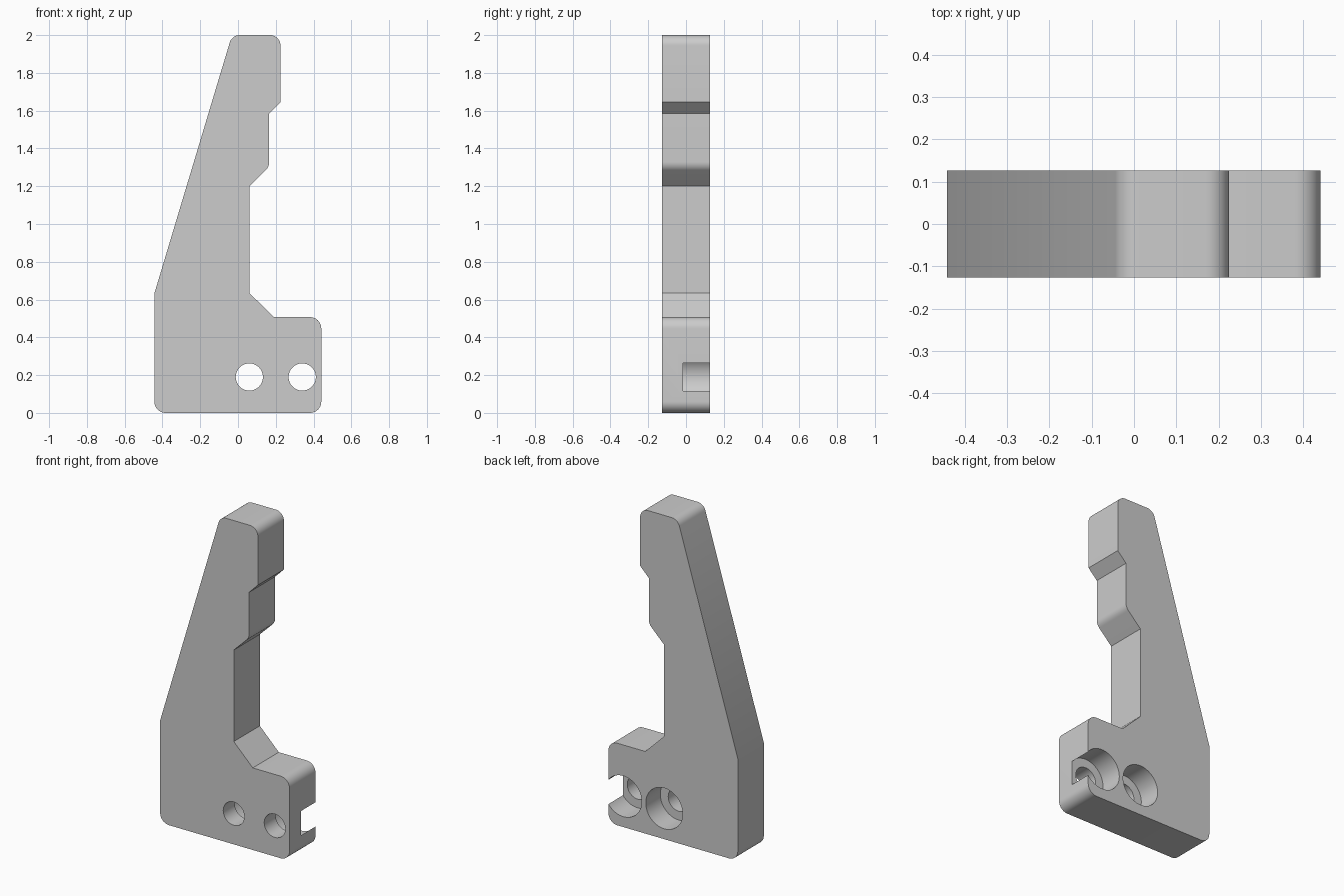
import bpy, bmesh, math
from mathutils import Vector

if "Cube" in bpy.data.objects:
    bpy.data.objects.remove(bpy.data.objects["Cube"])

HALF_DEPTH = 0.127
CENTRE_Z = 0.19

# Outline of the plate: x, z, corner radius
OUTLINE = [
    (-0.443, 0, 0.06), (0.441, 0, 0.06), (0.441, 0.507, 0.06),
    (0.19, 0.507, 0), (0.06, 0.635, 0), (0.06, 1.2, 0),
    (0.165, 1.303, 0.06), (0.165, 1.585, 0), (0.225, 1.645, 0),
    (0.225, 2, 0.055), (-0.032, 2, 0.055), (-0.443, 0.632, 0),
]


def rounded(outline, steps=10):
    """Replace each corner that has a radius with an arc."""
    points = []
    for i, (x, z, r) in enumerate(outline):
        p = Vector((x, z))
        if not r:
            points.append(p)
            continue
        a = (Vector(outline[i - 1][:2]) - p).normalized()
        b = (Vector(outline[(i + 1) % len(outline)][:2]) - p).normalized()
        half = a.angle(b) / 2
        centre = p + (a + b).normalized() * r / math.sin(half)
        start = (p + a * r / math.tan(half) - centre).normalized()
        end = (p + b * r / math.tan(half) - centre).normalized()
        for k in range(steps + 1):
            points.append(centre + start.slerp(end, k / steps) * r)
    return points


def mesh_object(name, bm):
    bmesh.ops.recalc_face_normals(bm, faces=bm.faces)
    mesh = bpy.data.meshes.new(name)
    bm.to_mesh(mesh)
    bm.free()
    obj = bpy.data.objects.new(name, mesh)
    bpy.context.collection.objects.link(obj)
    return obj


def stepped_cutter(name, x, sides=64):
    """Through hole with a wider counterbore opening at the back."""
    bm = bmesh.new()
    rings = []
    for r, y in ((0.072, -0.3), (0.072, -0.015), (0.126, -0.015), (0.126, 0.3)):
        angles = [math.tau * k / sides for k in range(sides)]
        rings.append([bm.verts.new((x + r * math.cos(t), y, CENTRE_Z + r * math.sin(t)))
                      for t in angles])
    for low, high in zip(rings, rings[1:]):
        for k in range(sides):
            n = (k + 1) % sides
            bm.faces.new((low[k], low[n], high[n], high[k]))
    bm.faces.new(rings[0])
    bm.faces.new(rings[-1])
    cutter = mesh_object(name, bm)
    cutter.hide_render = True
    return cutter


# Plate body
bm = bmesh.new()
face = bm.faces.new([bm.verts.new((p.x, -HALF_DEPTH, p.y)) for p in rounded(OUTLINE)])
extruded = bmesh.ops.extrude_face_region(bm, geom=[face], use_keep_orig=True)
bmesh.ops.translate(bm, vec=(0, 2 * HALF_DEPTH, 0),
                    verts=[v for v in extruded["geom"] if isinstance(v, bmesh.types.BMVert)])
bracket = mesh_object("bracket_plate", bm)

# Light grey material
grey = bpy.data.materials.new("light_grey")
grey.use_nodes = True
colour = (0.604, 0.604, 0.604, 1)
grey.diffuse_color = colour
grey.node_tree.nodes["Principled BSDF"].inputs["Base Color"].default_value = colour
bracket.data.materials.append(grey)

# Two counterbored screw holes
bpy.context.view_layer.objects.active = bracket
bracket.select_set(True)
for name, x in (("inner_hole_cutter", 0.06), ("outer_hole_cutter", 0.34)):
    cutter = stepped_cutter(name, x)
    cutter.data.materials.append(grey)
    cut = bracket.modifiers.new(name, "BOOLEAN")
    cut.operation = "DIFFERENCE"
    cut.solver = "EXACT"
    cut.object = cutter
    bpy.ops.object.modifier_apply(modifier=cut.name)
    bpy.data.objects.remove(cutter)

# Smooth rounded corners and bores, keeping the hard edges
bpy.ops.object.select_all(action="DESELECT")
bracket.select_set(True)
bpy.ops.object.shade_smooth_by_angle(angle=math.radians(25))
